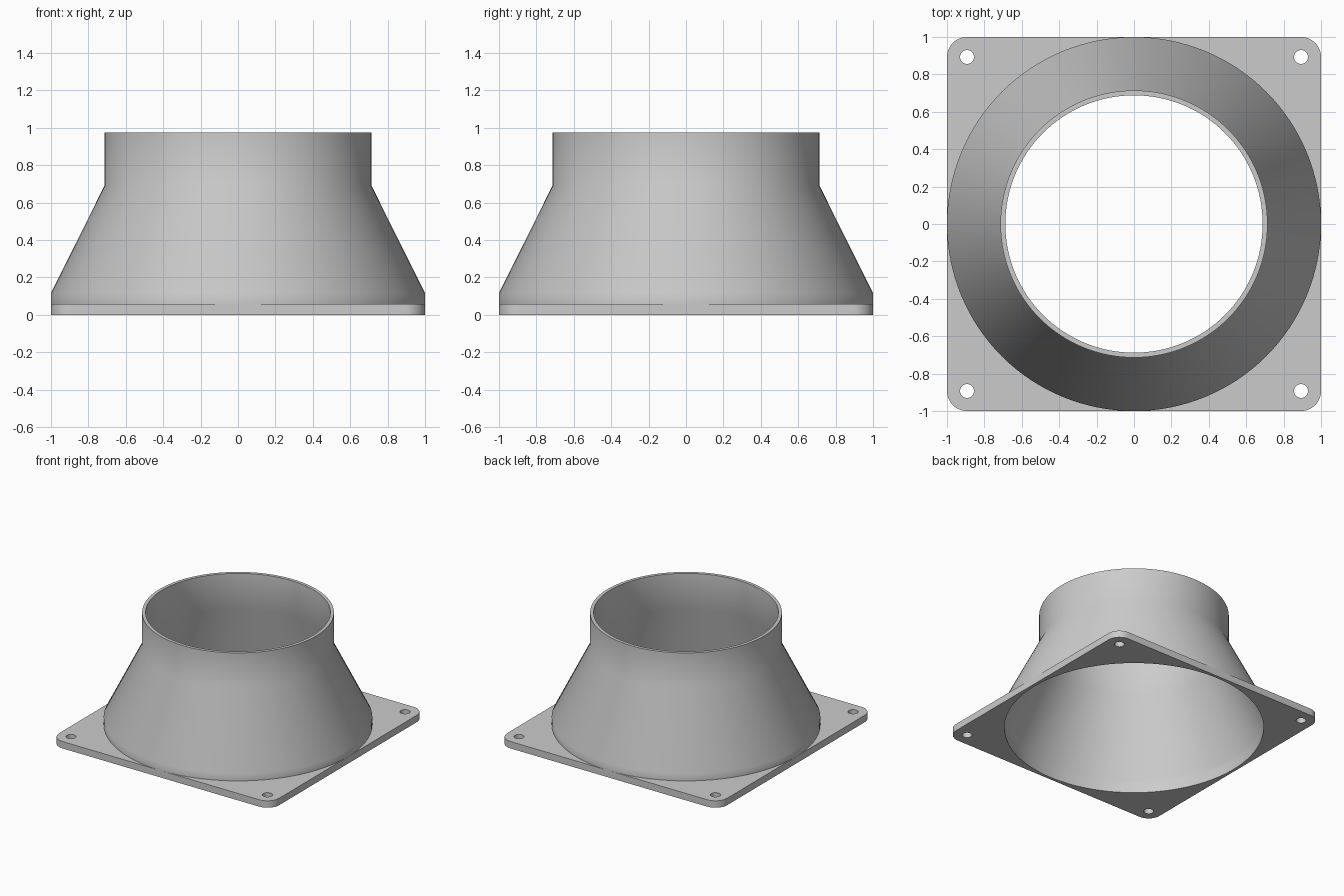
import bpy, bmesh
from math import cos, sin, pi, radians

cube = bpy.data.objects.get("Cube")
if cube:
    bpy.data.objects.remove(cube)

PLATE_TOP = 0.057
CORNER = 0.107
HOLE_POS = 0.893
SEGMENTS = 128

grey = bpy.data.materials.new("light grey plastic")
grey.use_nodes = True
colour = (0.6, 0.6, 0.6, 1)
grey.diffuse_color = colour
grey.node_tree.nodes["Principled BSDF"].inputs["Base Color"].default_value = colour


def finish(name, bm):
    bmesh.ops.recalc_face_normals(bm, faces=bm.faces)
    mesh = bpy.data.meshes.new(name)
    bm.to_mesh(mesh)
    bm.free()
    mesh.materials.append(grey)
    obj = bpy.data.objects.new(name, mesh)
    bpy.context.collection.objects.link(obj)
    bpy.ops.object.select_all(action="DESELECT")
    obj.select_set(True)
    bpy.context.view_layer.objects.active = obj
    bpy.ops.object.shade_smooth_by_angle(angle=radians(30))
    return obj


def arc(cx, cy, radius, start, sweep, steps):
    return [(cx + radius * cos(start + sweep * i / steps),
             cy + radius * sin(start + sweep * i / steps)) for i in range(steps)]


def add_loop(bm, points):
    verts = [bm.verts.new((x, y, 0)) for x, y in points]
    for a, b in zip(verts, verts[1:] + verts[:1]):
        bm.edges.new((a, b))


# Mounting plate: rounded square with a central opening and four screw holes
bm = bmesh.new()
corners = [(1, 1), (-1, 1), (-1, -1), (1, -1)]
outline = []
for k, (sx, sy) in enumerate(corners):
    c = 1 - CORNER
    outline += arc(sx * c, sy * c, CORNER, k * pi / 2, pi / 2, 12)
    outline.append((sx * c + CORNER * cos((k + 1) * pi / 2),
                    sy * c + CORNER * sin((k + 1) * pi / 2)))
    add_loop(bm, arc(sx * HOLE_POS, sy * HOLE_POS, 0.037, 0, 2 * pi, 32))
add_loop(bm, outline)
add_loop(bm, arc(0, 0, 0.976, 0, 2 * pi, SEGMENTS))
bmesh.ops.triangle_fill(bm, edges=bm.edges[:], use_beauty=True, normal=(0, 0, 1))
extruded = bmesh.ops.extrude_face_region(bm, geom=bm.faces[:], use_keep_orig=True)
top = [v for v in extruded["geom"] if isinstance(v, bmesh.types.BMVert)]
bmesh.ops.translate(bm, verts=top, vec=(0, 0, PLATE_TOP))
finish("mounting_plate", bm)

# Duct: a hollow collar, cone and spout turned from one wall profile
profile = [(1.0, PLATE_TOP), (1.0, 0.115), (0.714, 0.69), (0.714, 0.975),
           (0.688, 0.975), (0.688, 0.684), (0.976, 0.109), (0.976, PLATE_TOP)]
bm = bmesh.new()
rings = [[bm.verts.new((x, y, z)) for x, y in arc(0, 0, r, 0, 2 * pi, SEGMENTS)]
         for r, z in profile]
for low, high in zip(rings, rings[1:] + rings[:1]):
    for i in range(SEGMENTS):
        j = (i + 1) % SEGMENTS
        bm.faces.new((low[i], low[j], high[j], high[i]))
finish("duct", bm)
